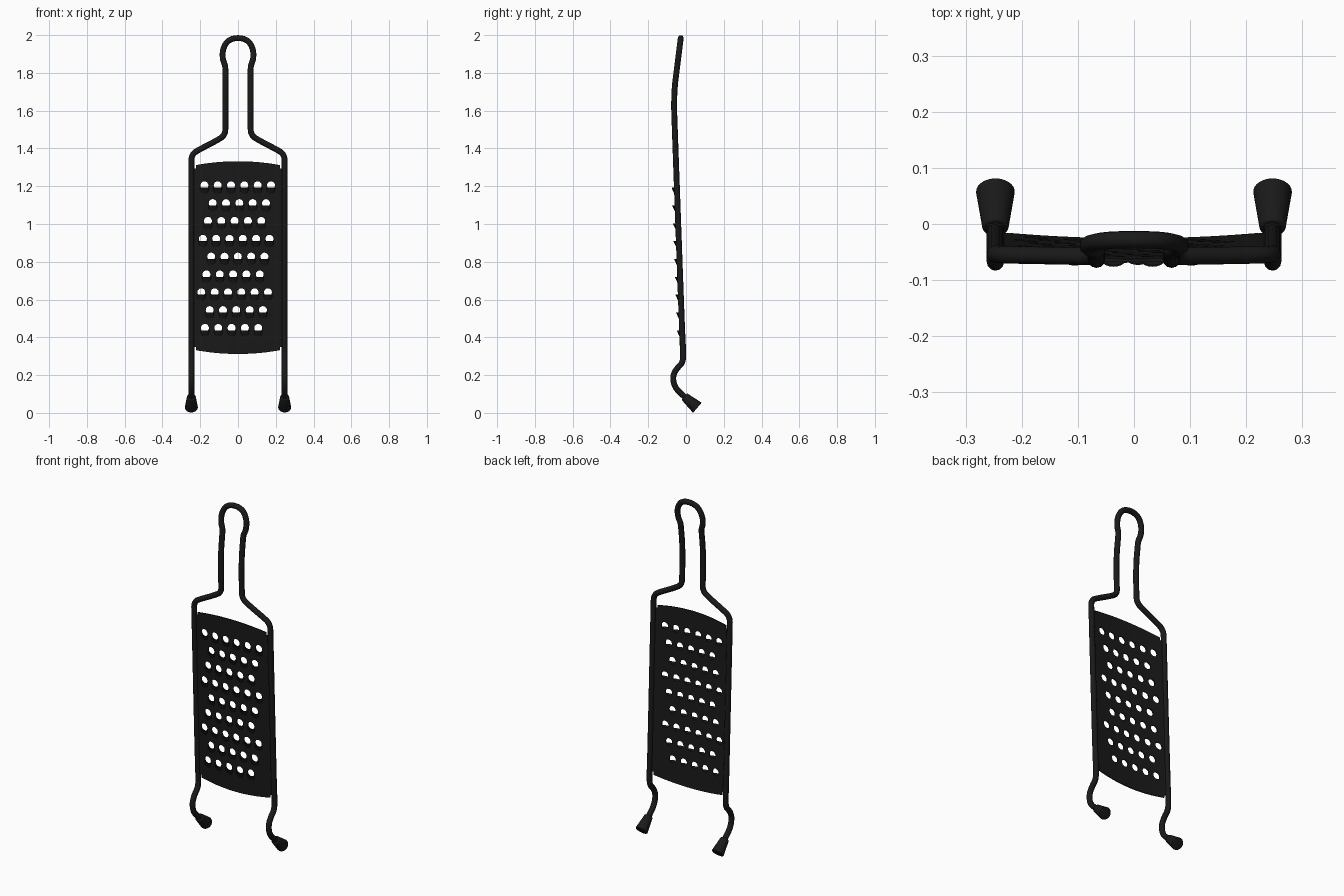
import bpy, bmesh, math
from mathutils import Vector, Matrix

if "Cube" in bpy.data.objects:
    bpy.data.objects.remove(bpy.data.objects["Cube"])

black = bpy.data.materials.new("black_metal")
black.diffuse_color = (0.01, 0.01, 0.01, 1)
black.use_nodes = True
black.node_tree.nodes["Principled BSDF"].inputs["Base Color"].default_value = black.diffuse_color


def lean(z):
    """Depth of the frame at height z: leaning plate, handle bent back."""
    y = -0.016 - 0.036 * (z - 0.3)
    return y if z < 1.65 else -0.0646 + 0.125 * max(0, z - 1.69)


def surf(x, z):
    """Depth of the bowed grating plate."""
    return lean(z) - 0.012 * (1 - (x / 0.24) ** 2)


def finish(name, bm):
    mesh = bpy.data.meshes.new(name)
    bm.to_mesh(mesh)
    bm.free()
    ob = bpy.data.objects.new(name, mesh)
    bpy.context.collection.objects.link(ob)
    mesh.materials.append(black)
    return ob


def smooth(ob, angle=35):
    bpy.ops.object.select_all(action='DESELECT')
    ob.select_set(True)
    bpy.context.view_layer.objects.active = ob
    bpy.ops.object.shade_smooth_by_angle(angle=math.radians(angle))


def bake(ob):
    """Apply the modifiers."""
    dg = bpy.context.evaluated_depsgraph_get()
    mesh = bpy.data.meshes.new_from_object(ob.evaluated_get(dg))
    ob.modifiers.clear()
    ob.data = mesh


# wire frame: one bent rod, right half mirrored to the left
half = [(0.247, y, z) for y, z in [(0.012, 0.068), (-0.025, 0.1), (-0.062, 0.14),
        (-0.071, 0.195), (-0.048, 0.237), (-0.017, 0.265), (-0.014, 0.32)]]
half += [(x, lean(z), z) for x, z in [
    (0.247, 0.42), (0.247, 1.2), (0.247, 1.3), (0.247, 1.37), (0.19, 1.402),
    (0.12, 1.438), (0.067, 1.47), (0.067, 1.53), (0.067, 1.62), (0.067, 1.72),
    (0.067, 1.8), (0.067, 1.838), (0.081, 1.87), (0.082, 1.92), (0.06, 1.966),
    (0.024, 1.984)]]
path = half + [(-x, y, z) for x, y, z in reversed(half)]
curve = bpy.data.curves.new("wire_frame", 'CURVE')
curve.dimensions = '3D'
curve.bevel_depth = 0.0155
curve.bevel_resolution = 4
curve.use_fill_caps = True
sp = curve.splines.new('NURBS')
sp.points.add(len(path) - 1)
for p, co in zip(sp.points, path):
    p.co = (*co, 1)
sp.order_u = 3
sp.use_endpoint_u = True
sp.use_smooth = True
sp.resolution_u = 6
curve.materials.append(black)
frame = bpy.data.objects.new("wire_frame", curve)
bpy.context.collection.objects.link(frame)

# rubber feet: tapered plugs on the rod ends
a, b = Vector((0, -0.008, 0.086)), Vector((0, 0.06, 0.027))
for side, s in (("right", 1), ("left", -1)):
    bm = bmesh.new()
    rot = Vector((0, 0, 1)).rotation_difference(b - a).to_matrix().to_4x4()
    mid = (a + b) / 2 + Vector((0.247 * s, 0, 0))
    bmesh.ops.create_cone(bm, cap_ends=True, segments=32, radius1=0.023, radius2=0.035,
                          depth=(b - a).length, matrix=Matrix.Translation(mid) @ rot)
    foot = finish("foot_" + side, bm)
    bev = foot.modifiers.new("bevel", 'BEVEL')
    bev.width, bev.segments, bev.limit_method = 0.004, 3, 'ANGLE'
    bake(foot)
    smooth(foot)

# grating plate: bowed sheet with rounded ends and side tabs reaching the wire
bm = bmesh.new()
N = 24
xs = [-0.242] + [-0.222 + 0.444 * i / N for i in range(N + 1)] + [0.242]
grid = []
for i, x in enumerate(xs):
    arc = 0.02 * (1 - (x / 0.222) ** 2)
    zs = [0.332 - arc, 0.35, 1.295, 1.312 + arc]
    if i in (0, N + 2):
        grid.append([None] + [bm.verts.new((x, surf(x, z), z)) for z in zs[1:3]] + [None])
    else:
        grid.append([bm.verts.new((x, surf(x, z), z)) for z in zs])
for c0, c1 in zip(grid, grid[1:]):
    for j in range(3):
        quad = (c0[j], c1[j], c1[j + 1], c0[j + 1])
        if all(quad):
            bm.faces.new(quad)
plate = finish("grating_plate", bm)
sol = plate.modifiers.new("thickness", 'SOLIDIFY')
sol.thickness, sol.offset = 0.006, 0

# hole layout: staggered rows of 6, 5 and 5
holes = []
for row in range(9):
    start = (-0.178, -0.134, -0.159)[row % 3] - 0.008 * (row // 3)
    for k in range((6, 5, 5)[row % 3]):
        holes.append((start + 0.0705 * k, 1.205 - 0.0944 * row))

# punched holes
R = 0.021
bm = bmesh.new()
for x, z in holes:
    m = Matrix.Translation((x, surf(x, z), z)) @ Matrix.Rotation(math.pi / 2, 4, 'X')
    bmesh.ops.create_cone(bm, cap_ends=True, segments=20, radius1=R, radius2=R,
                          depth=0.06, matrix=m)
cutter = finish("hole_cutter", bm)
cutter.hide_render = True
cut = plate.modifiers.new("holes", 'BOOLEAN')
cut.operation, cut.solver, cut.object = 'DIFFERENCE', 'EXACT', cutter
bake(plate)
bpy.data.objects.remove(cutter)
smooth(plate)

# teeth: raised half-dome lips under each hole, open at the top edge
bm = bmesh.new()
S, T = 10, 5
for x, z in holes:
    rings = []
    for j in range(T):
        t = j / T
        w, h = (R + 0.002) * math.sqrt(1 - t * t), 0.015 * (1 - t)
        zz = z - 0.013 - 0.035 * t
        rings.append([])
        for i in range(S + 1):
            ang = math.pi * i / S
            px = x - w * math.cos(ang)
            rings[-1].append(bm.verts.new((px, surf(px, zz) - h * math.sin(ang), zz)))
    for r0, r1 in zip(rings, rings[1:]):
        for i in range(S):
            bm.faces.new((r0[i], r1[i], r1[i + 1], r0[i + 1]))
    zz = z - 0.048
    tip = bm.verts.new((x, surf(x, zz), zz))
    for i in range(S):
        bm.faces.new((rings[-1][i], tip, rings[-1][i + 1]))
teeth = finish("teeth", bm)
sol = teeth.modifiers.new("thickness", 'SOLIDIFY')
sol.thickness, sol.offset = 0.003, 0
bake(teeth)
smooth(teeth, 45)
